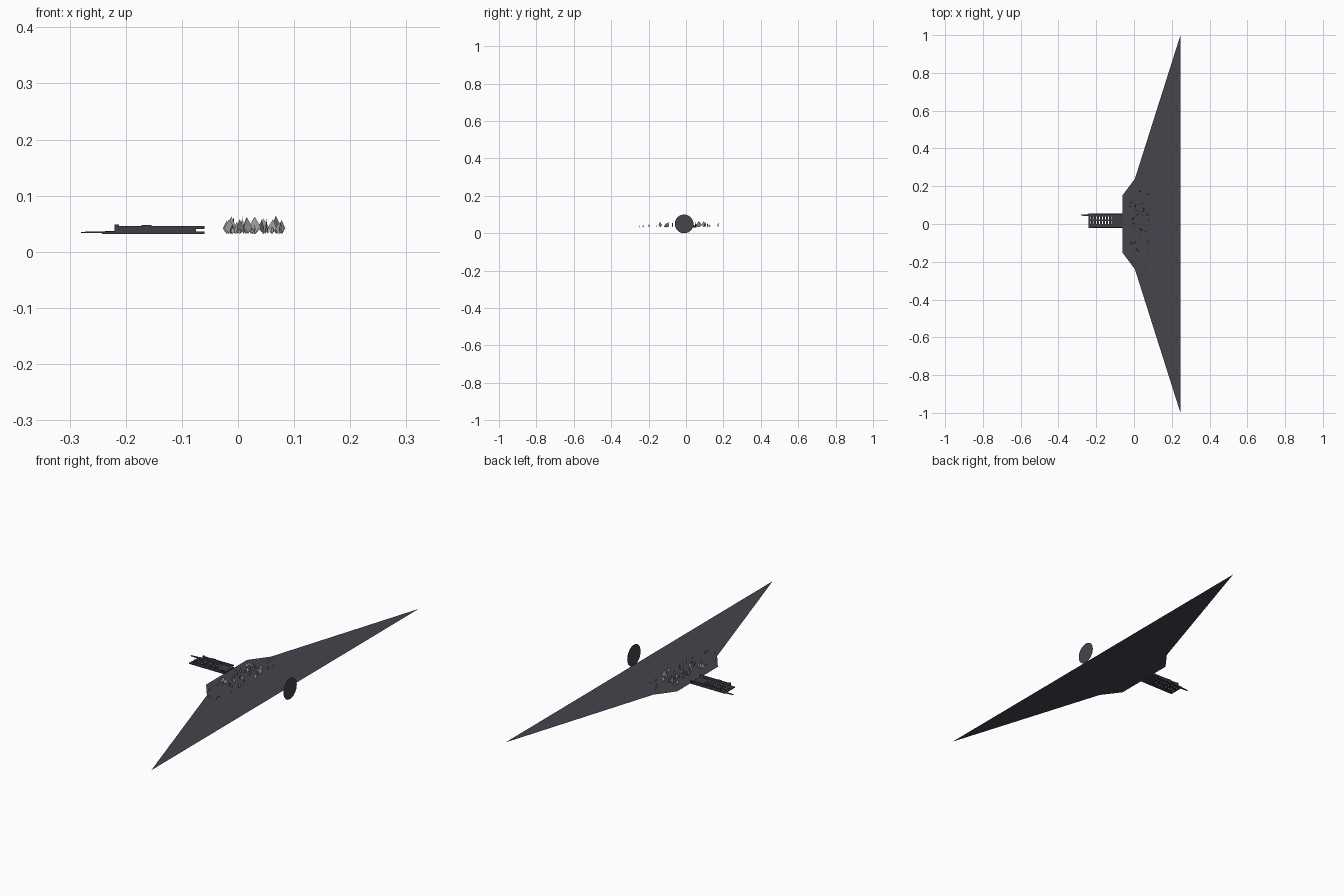
import bpy, bmesh, math, random
from mathutils import Vector, Matrix

if "Cube" in bpy.data.objects:
    bpy.data.objects.remove(bpy.data.objects["Cube"])

random.seed(7)
Z = 0.032  # level of the flat ground sheet


def material(name, rgb):
    m = bpy.data.materials.new(name)
    m.diffuse_color = (*rgb, 1)
    m.use_nodes = True
    m.node_tree.nodes["Principled BSDF"].inputs["Base Color"].default_value = m.diffuse_color
    return m


SLATE = material("slate purple", (0.064, 0.056, 0.074))
DARK = material("dark slate", (0.050, 0.045, 0.058))
STONE = material("light stone grey", (0.36, 0.36, 0.36))


def finish(name, bm, mat):
    me = bpy.data.meshes.new(name)
    bm.to_mesh(me)
    bm.free()
    me.materials.append(mat)
    ob = bpy.data.objects.new(name, me)
    bpy.context.collection.objects.link(ob)
    return ob


def add_box(bm, x0, x1, y0, y1, z0, z1):
    mat = Matrix.Translation(((x0 + x1) / 2, (y0 + y1) / 2, (z0 + z1) / 2)) @ \
        Matrix.Diagonal((x1 - x0, y1 - y0, z1 - z0, 1))
    bmesh.ops.create_cube(bm, size=1, matrix=mat)


# Ground sheet: half outline mirrored in y
half = [(-0.06, 0.153), (0.005, 0.24), (0.246, 1.0)]
outline = half + [(x, -y) for x, y in reversed(half)]
bm = bmesh.new()
face = bm.faces.new([bm.verts.new((x, y, Z)) for x, y in outline])
face.normal_update()
if face.normal.z < 0:
    face.normal_flip()
finish("ground_sheet", bm, SLATE)

# Upright disc beyond the straight edge
bm = bmesh.new()
bmesh.ops.create_circle(bm, cap_ends=True, segments=32, radius=0.05,
                        matrix=Matrix.Translation((0.28, -0.01, 0.05)) @ Matrix.Rotation(math.pi / 2, 4, 'Y'))
finish("upright_disc", bm, SLATE)

# Upright kite-shaped shards scattered on the ground
bm = bmesh.new()
for i in range(58):
    y = max(-0.25, min(0.22, random.gauss(0.0, 0.12)))
    x = random.uniform(-0.022, 0.08)
    h = random.uniform(0.008, 0.026) if i % 5 else random.uniform(0.026, 0.034)
    w = h * random.uniform(0.25, 0.42)
    rot = Matrix.Rotation(random.uniform(0, math.pi), 4, 'Z') @ \
        Matrix.Rotation(random.uniform(-0.15, 0.15), 4, 'X')
    base = Vector((x, y, Z))
    bm.faces.new([bm.verts.new(base + rot @ Vector(p)) for p in
                  [(0, 0, 0), (w, 0, h * 0.4), (0, 0, h), (-w, 0, h * 0.4)]])
finish("stone_shards", bm, STONE)

# Pier deck: solid strips with a slatted bay between them
bm = bmesh.new()
add_box(bm, -0.242, -0.06, -0.022, 0.0, Z, 0.036)
add_box(bm, -0.242, -0.06, 0.04, 0.055, Z, 0.036)
add_box(bm, -0.11, -0.06, 0.0, 0.04, Z, 0.036)
add_box(bm, -0.242, -0.11, 0.017, 0.023, Z, 0.036)
for i in range(9):
    x = -0.242 + i * 0.0155
    add_box(bm, x, x + 0.011, 0.0, 0.04, Z, 0.035)
finish("pier_deck", bm, DARK)

# Side walls of the pier with a thin gap below the top beam
bm = bmesh.new()
for y in (-0.022, 0.049):
    add_box(bm, -0.216, -0.06, y, y + 0.006, 0.041, 0.046)
    add_box(bm, -0.216, -0.075, y + 0.001, y + 0.005, 0.036, 0.041)
    add_box(bm, -0.22, -0.212, y, y + 0.006, Z, 0.049)
    add_box(bm, -0.172, -0.154, y, y + 0.006, 0.045, 0.048)
finish("pier_walls", bm, DARK)

# Tapered spar projecting past the pier end
bm = bmesh.new()
add_box(bm, -0.28, -0.2, 0.04, 0.054, 0.0325, 0.0375)
for v in bm.verts:
    if v.co.x < -0.25:
        v.co.z = 0.0335 if v.co.z < 0.035 else 0.0355
        v.co.y = 0.047 + (v.co.y - 0.047) * 0.4
finish("pier_spar", bm, DARK)
